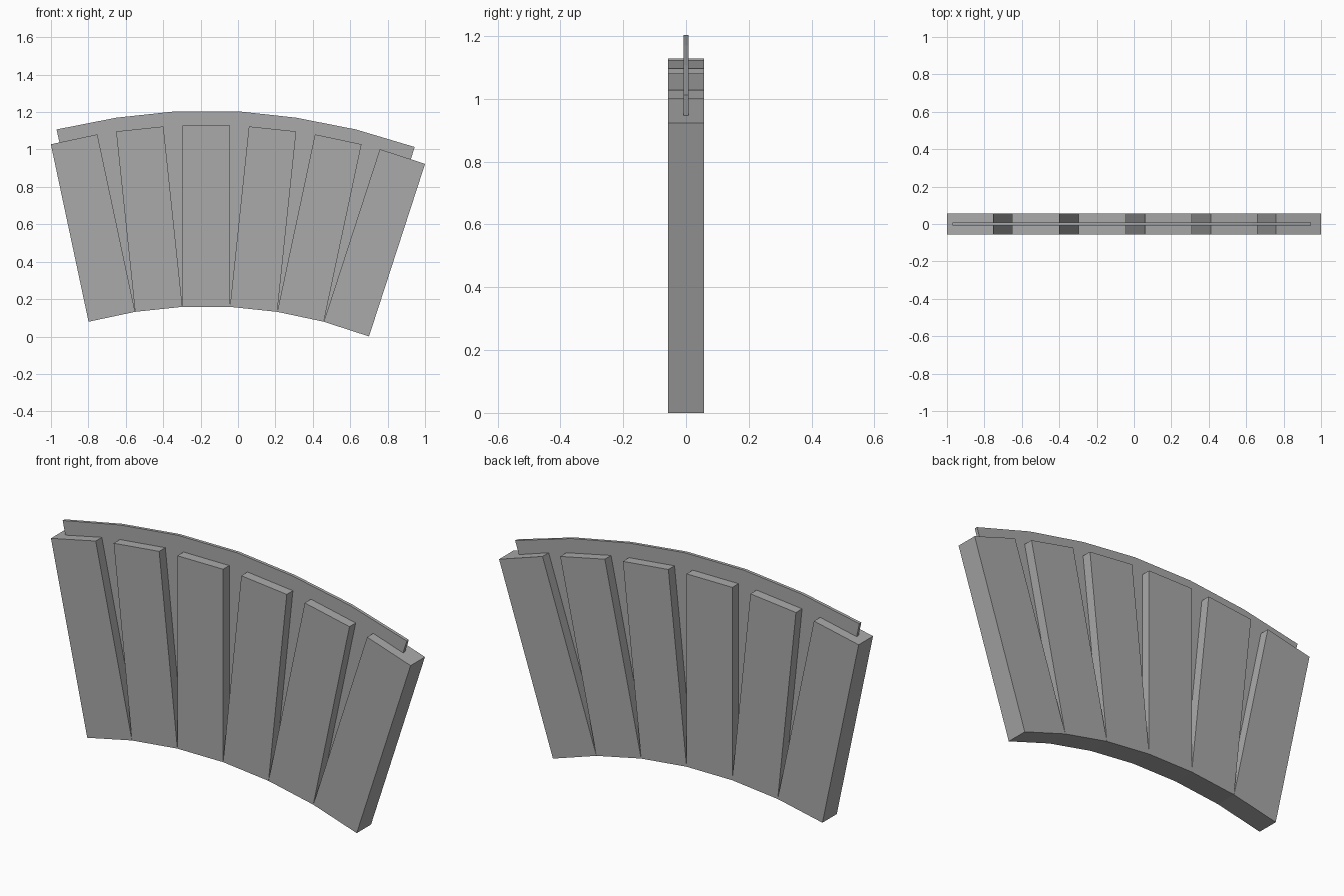
import bpy
import bmesh
from math import radians, sin, cos
from mathutils import Vector

old = bpy.data.objects.get("Cube")
if old:
    bpy.data.objects.remove(old, do_unlink=True)

stone = bpy.data.materials.new("grey stone")
stone.use_nodes = True
stone.diffuse_color = (0.4, 0.4, 0.4, 1)
stone.node_tree.nodes["Principled BSDF"].inputs["Base Color"].default_value = (0.4, 0.4, 0.4, 1)

WIDTH, HEIGHT = 0.2543, 0.97


def slab(name, outline, y_min, y_max):
    """Extrude an outline of (x, z) points through the wall's thickness."""
    bm = bmesh.new()
    face = bm.faces.new([bm.verts.new((x, y_min, z)) for x, z in outline])
    side = bmesh.ops.extrude_face_region(bm, geom=[face])["geom"]
    moved = [v for v in side if isinstance(v, bmesh.types.BMVert)]
    bmesh.ops.translate(bm, vec=(0, y_max - y_min, 0), verts=moved)
    bmesh.ops.recalc_face_normals(bm, faces=bm.faces)
    mesh = bpy.data.meshes.new(name)
    bm.to_mesh(mesh)
    bm.free()
    mesh.materials.append(stone)
    obj = bpy.data.objects.new(name, mesh)
    bpy.context.collection.objects.link(obj)
    return obj


# Fanned blocks, joined corner to corner along the bottom
corner = Vector((-0.799, 0.079))
joints = [corner]
for i in range(6):
    angle = radians(6 * i - 12)
    along = Vector((cos(angle), -sin(angle))) * WIDTH
    up = Vector((sin(angle), cos(angle))) * HEIGHT
    slab(f"block_{i + 1}", [corner, corner + along, corner + along + up, corner + up],
         -0.057, 0.057)
    corner = corner + along
    joints.append(corner)

# Thin curved web that fills the gaps and stands proud of the block tops
top = [(-0.97, 1.107), (-0.65, 1.17), (-0.33, 1.204), (0, 1.204),
       (0.31, 1.17), (0.63, 1.107), (0.945, 1.013)]
bottom = [joints[0].lerp(joints[1], 0.2), *joints[1:6], joints[5].lerp(joints[6], 0.7)]
bottom = [(p.x, p.y + 0.005) for p in bottom]
slab("web_plate", top + bottom[::-1], -0.008, 0.008)
